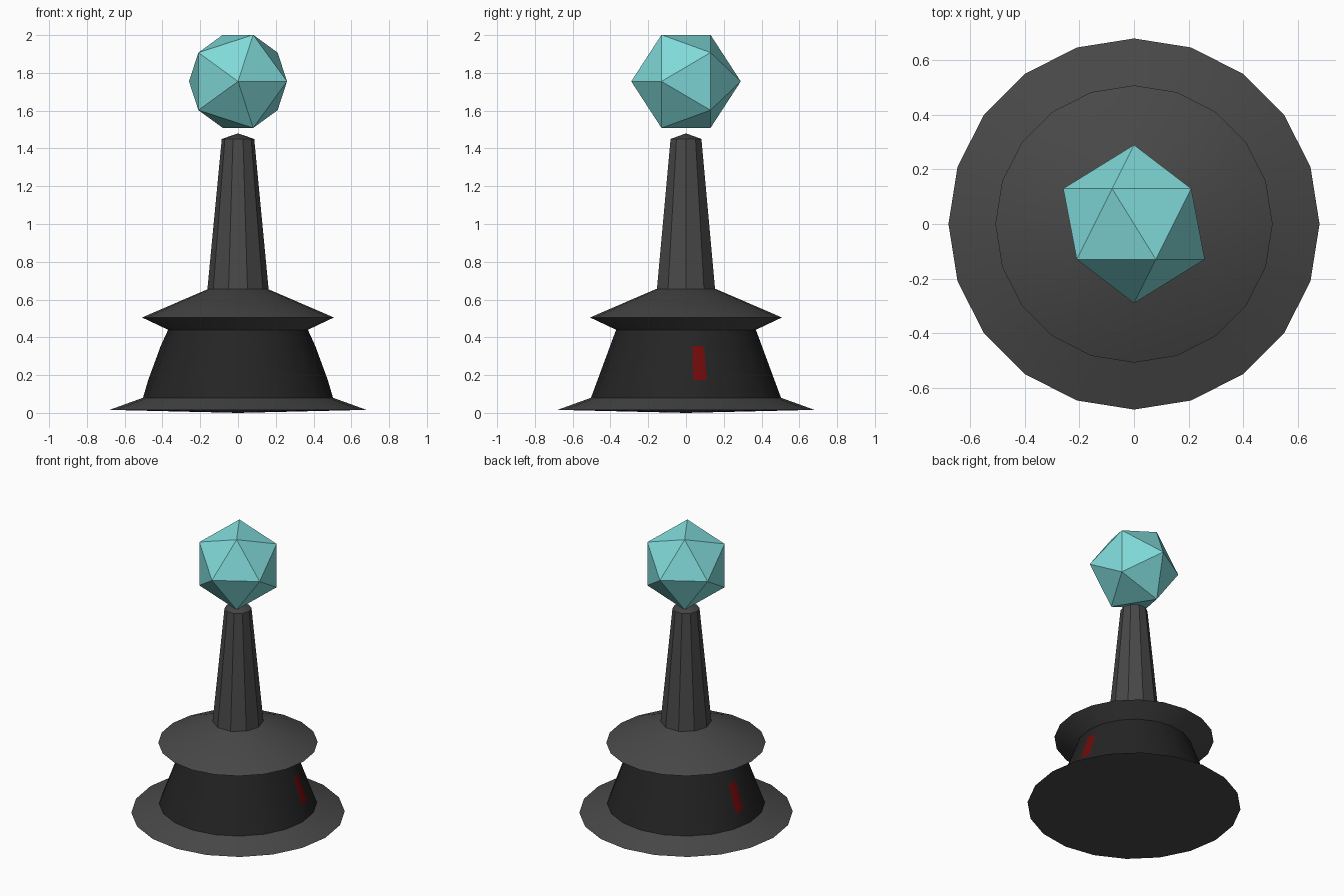
import bpy, bmesh
from math import pi, cos, sin, radians

if "Cube" in bpy.data.objects:
    bpy.data.objects.remove(bpy.data.objects["Cube"])


def material(name, color):
    m = bpy.data.materials.new(name)
    m.diffuse_color = (*color, 1)
    m.use_nodes = True
    m.node_tree.nodes["Principled BSDF"].inputs["Base Color"].default_value = m.diffuse_color
    return m


stone = material("dark_grey", (0.065, 0.065, 0.065))
shadow = material("near_black", (0.018, 0.018, 0.018))
red = material("deep_red", (0.16, 0.003, 0.003))
teal = material("teal", (0.22, 0.70, 0.70))


def finish(name, bm, mats, smooth=True):
    me = bpy.data.meshes.new(name)
    bm.to_mesh(me)
    bm.free()
    ob = bpy.data.objects.new(name, me)
    bpy.context.collection.objects.link(ob)
    for m in mats:
        me.materials.append(m)
    if smooth:
        bpy.ops.object.select_all(action='DESELECT')
        ob.select_set(True)
        bpy.context.view_layer.objects.active = ob
        bpy.ops.object.shade_smooth_by_angle(angle=radians(25))
    return ob


def lathe(profile, sides):
    """Revolve (radius, z) points, listed bottom to top, around z."""
    bm = bmesh.new()
    rings = []
    for r, z in profile:
        n = sides if r > 0 else 1
        rings.append([bm.verts.new((r * cos(2 * pi * i / sides),
                                    r * sin(2 * pi * i / sides), z)) for i in range(n)])
    for a, b in zip(rings, rings[1:]):
        for i in range(sides):
            j = (i + 1) % sides
            quad = [a[i % len(a)], a[j % len(a)], b[j % len(b)], b[i % len(b)]]
            bm.faces.new(list(dict.fromkeys(quad)))
    bm.normal_update()
    return bm


# Wide foot flange with a very shallow underside
finish("foot_flange", lathe([(0, 0.0), (0.68, 0.016), (0.503, 0.08)], 20), [stone])

# Tapered drum with a raised red window on one facet of each side
bm = lathe([(0.503, 0.08), (0.37, 0.44)], 20)
bm.faces.ensure_lookup_table()
for face in [bm.faces[0], bm.faces[9]]:
    normal, centre = face.normal.copy(), face.calc_center_median()
    bmesh.ops.inset_individual(bm, faces=[face], thickness=0.005)
    for v in face.verts:
        v.co = centre
    side = 1 if centre.x > 0 else -1
    corners = [(0.470, 0.17), (0.403, 0.35)]
    a0, a1 = (0, pi / 10) if side > 0 else (pi * 0.9, pi)
    for v, (k, t) in zip(face.verts, [(0, .25), (0, .75), (1, .75), (1, .25)]):
        r, z = corners[k]
        v.co = (r * (cos(a0) * (1 - t) + cos(a1) * t),
                r * (sin(a0) * (1 - t) + sin(a1) * t), z)
        v.co += normal * 0.012
    face.material_index = 1
bm.normal_update()
finish("drum", bm, [shadow, red])

# Flared collar above the drum
finish("collar", lathe([(0.37, 0.44), (0.508, 0.505), (0.16, 0.655), (0, 0.658)], 20), [stone])

# Ten-sided tapering column with a low pointed cap
finish("column", lathe([(0.162, 0.655), (0.086, 1.45), (0, 1.48)], 10), [stone])

# Floating crystal, one vertex pointing to the front
bm = bmesh.new()
bmesh.ops.create_icosphere(bm, subdivisions=1, radius=0.29)
crystal = finish("crystal", bm, [teal], smooth=False)
crystal.location.z = 1.755
crystal.rotation_euler.x = pi / 2
